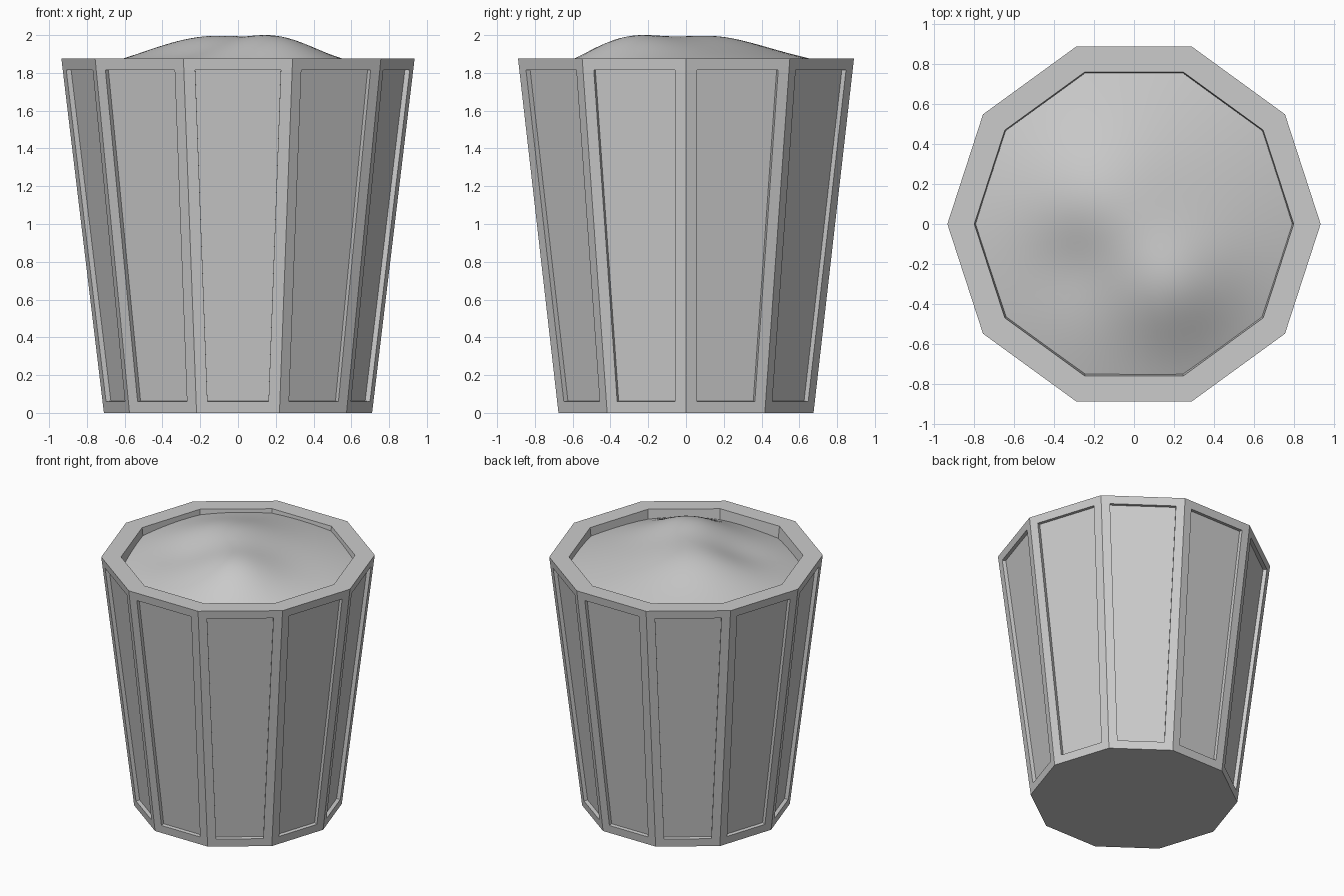
import bpy, bmesh
from math import cos, sin, pi, exp, hypot

if "Cube" in bpy.data.objects:
    bpy.data.objects.remove(bpy.data.objects["Cube"])

SIDES = 10
RIM_Z, R_TOP, R_BOTTOM, R_INNER = 1.875, 0.935, 0.71, 0.80


def finish(bm, name):
    mesh = bpy.data.meshes.new(name)
    bm.to_mesh(mesh)
    bm.free()
    obj = bpy.data.objects.new(name, mesh)
    bpy.context.collection.objects.link(obj)
    return obj


def ring(bm, radius, z):
    return [bm.verts.new((radius * cos(2 * pi * i / SIDES),
                          radius * sin(2 * pi * i / SIDES), z)) for i in range(SIDES)]


# Planter: tapered ten-sided body, hollow rim, recessed side panels
bm = bmesh.new()
loops = [ring(bm, R_BOTTOM, 0), ring(bm, R_TOP, RIM_Z),
         ring(bm, R_INNER, RIM_Z), ring(bm, R_INNER - 0.014, 1.75)]
panels = []
for k, (a, b) in enumerate(zip(loops, loops[1:])):
    for i in range(SIDES):
        j = (i + 1) % SIDES
        face = bm.faces.new((a[i], a[j], b[j], b[i]))
        if k == 0:
            panels.append(face)
bm.faces.new(loops[0][::-1])
bm.faces.new(loops[-1])
bm.normal_update()
bmesh.ops.inset_individual(bm, faces=panels, thickness=0.06, use_even_offset=True)
bmesh.ops.recalc_face_normals(bm, faces=bm.faces)
# Push each panel straight in, leaving upright recess walls
for f in panels:
    n = f.normal.copy()
    new = bmesh.ops.extrude_discrete_faces(bm, faces=[f])["faces"][0]
    rim = list(new.verts)
    bmesh.ops.translate(bm, verts=rim, vec=n * -0.027)
# Close the recess walls left open by the extrusion, if any
bmesh.ops.recalc_face_normals(bm, faces=bm.faces)
finish(bm, "planter")


# Soil: two soft mounds on a shallow dome, trimmed to the inner wall
def bump(x, y, cx, cy, amp, s):
    return amp * exp(-((x - cx) ** 2 + (y - cy) ** 2) / (2 * s * s))


def soil_height(x, y):
    r = hypot(x, y) / 0.8
    return (1.82 + 0.0375 * y + 0.12 * (1 - r ** 1.7)
            + bump(x, y, -0.2, 0.13, 0.072, 0.25)
            + bump(x, y, 0.2, -0.32, 0.10, 0.21)
            - bump(x, y, -0.3, -0.2, 0.03, 0.16))


RINGS, SEG = 24, 60
bm = bmesh.new()
pts = [bm.verts.new((0, 0, soil_height(0, 0)))]
rows = []
for k in range(1, RINGS + 1):
    row = []
    for i in range(SEG):
        t = 2 * pi * i / SEG
        local = t % (2 * pi / SIDES) - pi / SIDES
        r = 0.795 * cos(pi / SIDES) / cos(local) * k / RINGS
        x, y = r * cos(t), r * sin(t)
        row.append(bm.verts.new((x, y, soil_height(x, y))))
    rows.append(row)
for i in range(SEG):
    j = (i + 1) % SEG
    bm.faces.new((pts[0], rows[0][i], rows[0][j]))
    for a, b in zip(rows, rows[1:]):
        bm.faces.new((a[i], b[i], b[j], a[j]))
# Level the highest crest at the full height
shift = 2.0 - max(v.co.z for v in bm.verts)
for v in bm.verts:
    v.co.z += shift
for f in bm.faces:
    f.smooth = True
finish(bm, "soil")
